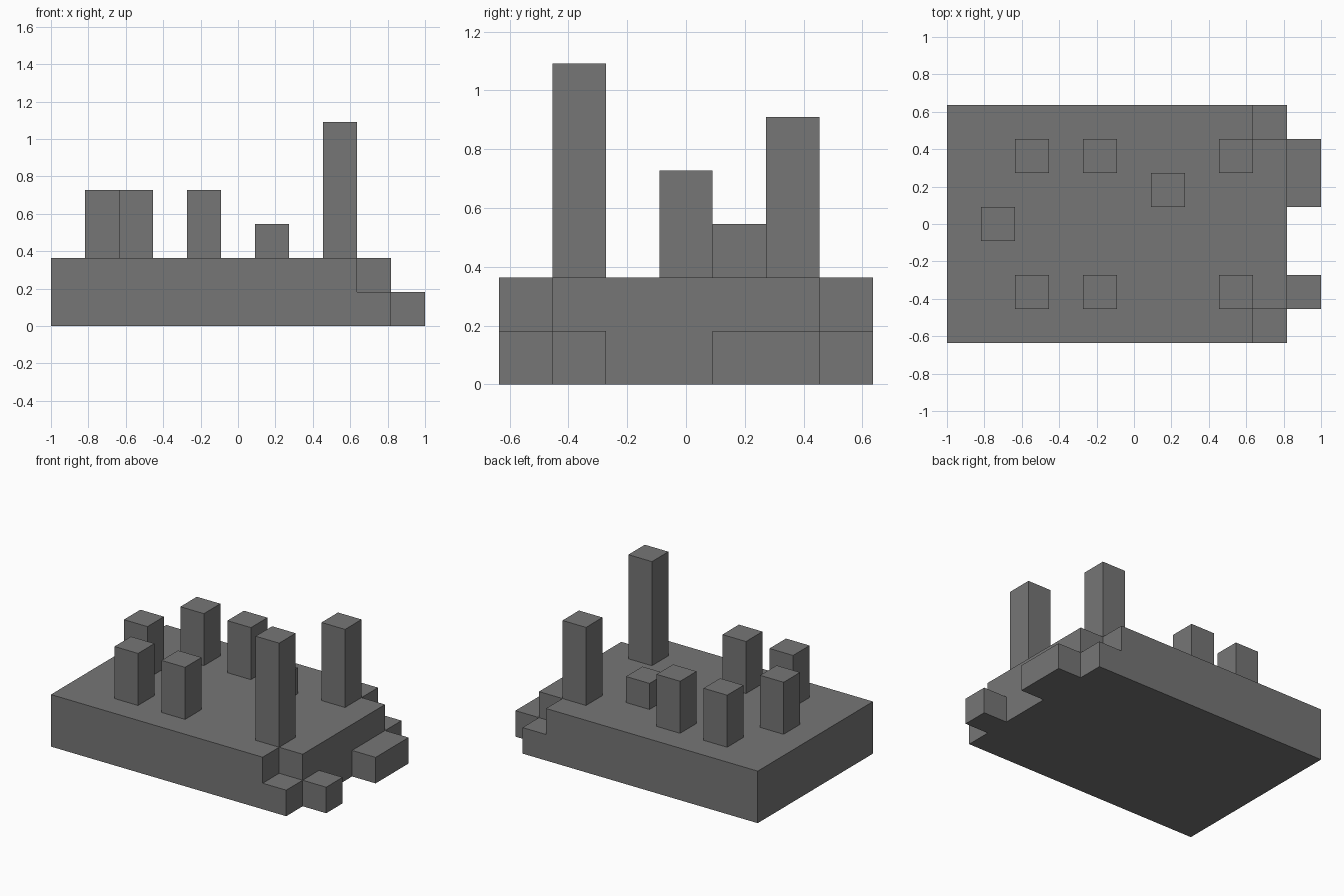
import bpy
import bmesh
from mathutils import Vector

if "Cube" in bpy.data.objects:
    bpy.data.objects.remove(bpy.data.objects["Cube"], do_unlink=True)

# Whole model sits on a grid of 11 x 7 x 6 cubic cells
CELL = 2 / 11
ORIGIN = Vector((-5.5, -3.5, 0))

GREY = (0.18, 0.18, 0.18, 1)
stone = bpy.data.materials.new("grey_stone")
stone.use_nodes = True
stone.diffuse_color = GREY
stone.node_tree.nodes["Principled BSDF"].inputs["Base Color"].default_value = GREY


def block(name, start, size):
    """Box placed by its lowest cell corner and its size in cells."""
    bm = bmesh.new()
    bmesh.ops.create_cube(bm, size=1)
    start, size = Vector(start), Vector(size)
    for v in bm.verts:
        v.co = (ORIGIN + start + (v.co + Vector((0.5, 0.5, 0.5))) * size) * CELL
    mesh = bpy.data.meshes.new(name)
    bm.to_mesh(mesh)
    bm.free()
    mesh.materials.append(stone)
    obj = bpy.data.objects.new(name, mesh)
    bpy.context.collection.objects.link(obj)
    return obj


# Main deck and the narrower part of its stepped end
block("deck", (0, 0, 0), (9, 7, 2))
block("deck_end", (9, 1, 0), (1, 5, 2))

# Low steps at the two corners and the stubs beyond the end
for side, row in (("front", 0), ("back", 6)):
    block(side + "_corner_step", (9, row, 0), (1, 1, 1))
block("narrow_stub", (10, 1, 0), (1, 1, 1))
block("wide_stub", (10, 4, 0), (1, 2, 1))

# Pairs of pillars along the long sides: column, front height, back height
for label, column, front, back in (("outer", 2, 2, 2), ("middle", 4, 2, 2), ("tall", 8, 4, 3)):
    block("front_" + label + "_pillar", (column, 1, 2), (1, 1, front))
    block("back_" + label + "_pillar", (column, 5, 2), (1, 1, back))

# Single pillars
block("end_pillar", (1, 3, 2), (1, 1, 2))
block("short_post", (6, 4, 2), (1, 1, 1))
